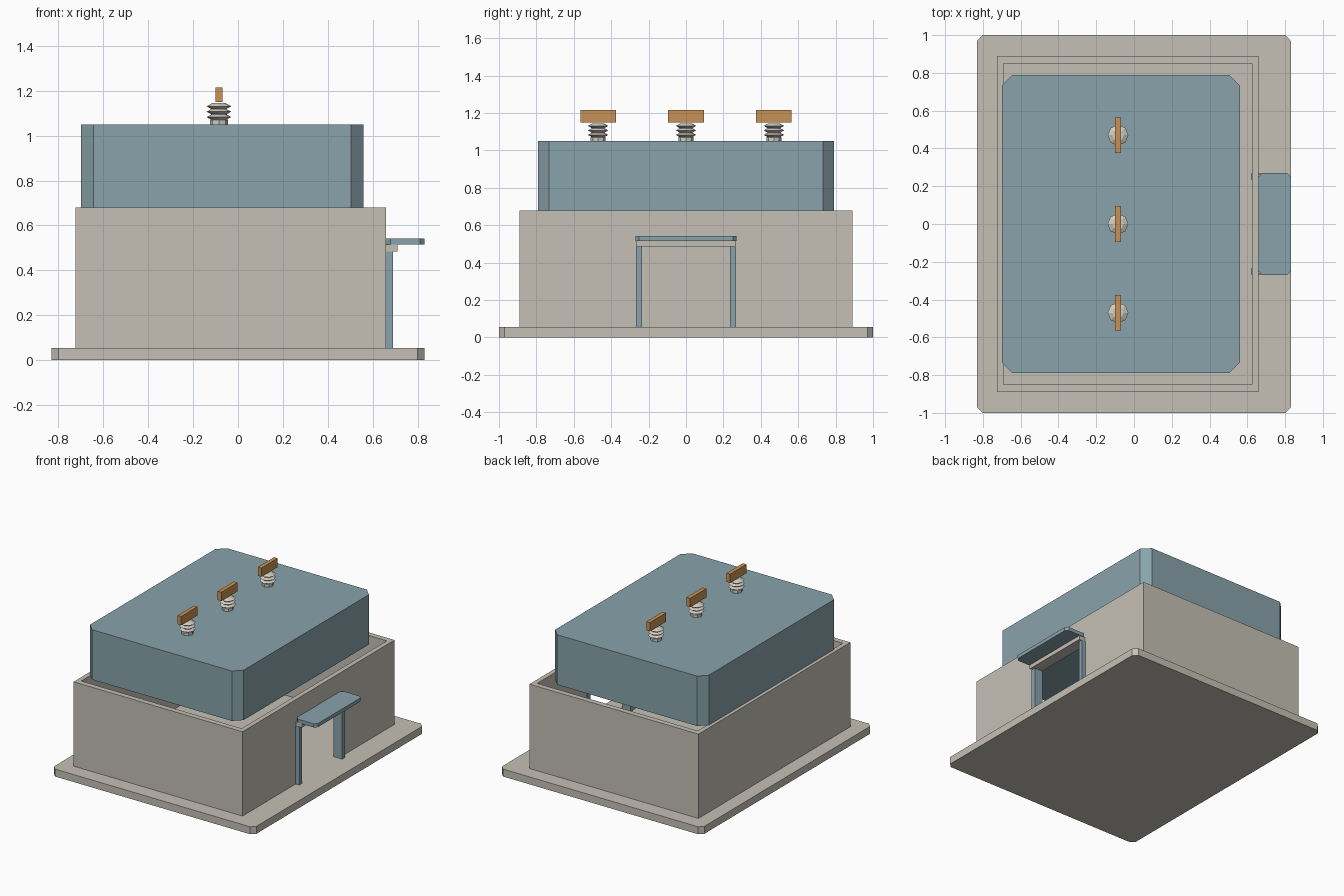
import bpy
import bmesh
from math import pi

old = bpy.data.objects.get("Cube")
if old:
    bpy.data.objects.remove(old, do_unlink=True)


def material(name, rgb):
    m = bpy.data.materials.new(name)
    m.use_nodes = True
    m.diffuse_color = (*rgb, 1)
    m.node_tree.nodes["Principled BSDF"].inputs["Base Color"].default_value = (*rgb, 1)
    return m


concrete = material("warm grey concrete", (0.56, 0.53, 0.46))
blue = material("grey blue paint", (0.25, 0.37, 0.41))
copper = material("copper", (0.58, 0.29, 0.09))
porcelain = material("pale porcelain", (0.65, 0.61, 0.55))


def finish(bm, name, mat):
    bmesh.ops.recalc_face_normals(bm, faces=bm.faces)
    mesh = bpy.data.meshes.new(name)
    bm.to_mesh(mesh)
    bm.free()
    mesh.materials.append(mat)
    obj = bpy.data.objects.new(name, mesh)
    bpy.context.collection.objects.link(obj)
    return obj


def block(name, mat, x, y, z, chamfer=0):
    """Box from (min, max) ranges, optionally with clipped vertical corners."""
    bm = bmesh.new()
    bmesh.ops.create_cube(bm, size=1)
    for v in bm.verts:
        v.co = [r[0] if c < 0 else r[1] for c, r in zip(v.co, (x, y, z))]
    if chamfer:
        upright = [e for e in bm.edges
                   if abs(e.verts[0].co.z - e.verts[1].co.z) > 1e-4]
        bmesh.ops.bevel(bm, geom=upright, offset=chamfer, segments=1, affect='EDGES')
    return finish(bm, name, mat)


def lathe(name, mat, profile, location, sides=8):
    """Faceted turned shape from (radius, height) points, with closed ends."""
    bm = bmesh.new()
    points = [(0, profile[0][1])] + profile + [(0, profile[-1][1])]
    verts = [bm.verts.new((r, 0, z)) for r, z in points]
    edges = [bm.edges.new(pair) for pair in zip(verts, verts[1:])]
    bmesh.ops.spin(bm, geom=verts + edges, cent=(0, 0, 0), axis=(0, 0, 1),
                   angle=2 * pi, steps=sides)
    bmesh.ops.remove_doubles(bm, verts=bm.verts, dist=1e-4)
    obj = finish(bm, name, mat)
    obj.location = location
    return obj


def cut(target, cutter):
    mod = target.modifiers.new("cut", 'BOOLEAN')
    mod.operation = 'DIFFERENCE'
    mod.solver = 'EXACT'
    mod.object = cutter
    bpy.context.view_layer.objects.active = target
    bpy.ops.object.modifier_apply(modifier=mod.name)
    bpy.data.objects.remove(cutter, do_unlink=True)


# Ground slab
block("base_slab", concrete, (-0.83, 0.83), (-1, 1), (0, 0.055), 0.03)

# Open-topped walls with a doorway in the left side
walls = block("walls", concrete, (-0.725, 0.66), (-0.89, 0.89), (0.055, 0.68))
cut(walls, block("room_cutter", concrete, (-0.69, 0.625), (-0.85, 0.85), (0, 1)))
cut(walls, block("door_cutter", concrete, (0.5, 0.8), (-0.25, 0.25), (0, 0.485)))

# Door posts, lintel and canopy
for side, s in (("front", -1), ("back", 1)):
    block(side + "_door_post", blue, (0.62, 0.69),
          sorted((s * 0.235, s * 0.268)), (0.055, 0.485))
block("door_lintel", concrete, (0.655, 0.71), (-0.265, 0.265), (0.485, 0.515))
block("door_canopy", blue, (0.66, 0.83), (-0.27, 0.27), (0.515, 0.542), 0.02)

# Raised roof box
block("roof", blue, (-0.70, 0.56), (-0.79, 0.79), (0.68, 1.05), 0.057)

# Ribbed insulators, each with a bar above it
profile = [(0.04, 0), (0.04, 0.02)]
for i in range(3):
    z = 0.02 + i * 0.024
    profile += [(0.035, z + 0.002), (0.055, z + 0.013), (0.035, z + 0.024)]
profile.append((0.03, 0.095))
for place, y in (("front", -0.47), ("middle", 0), ("back", 0.47)):
    lathe(place + "_insulator", porcelain, profile, (-0.085, y, 1.05))
    block(place + "_contact_bar", copper, (-0.1, -0.07),
          (y - 0.095, y + 0.095), (1.15, 1.215))
